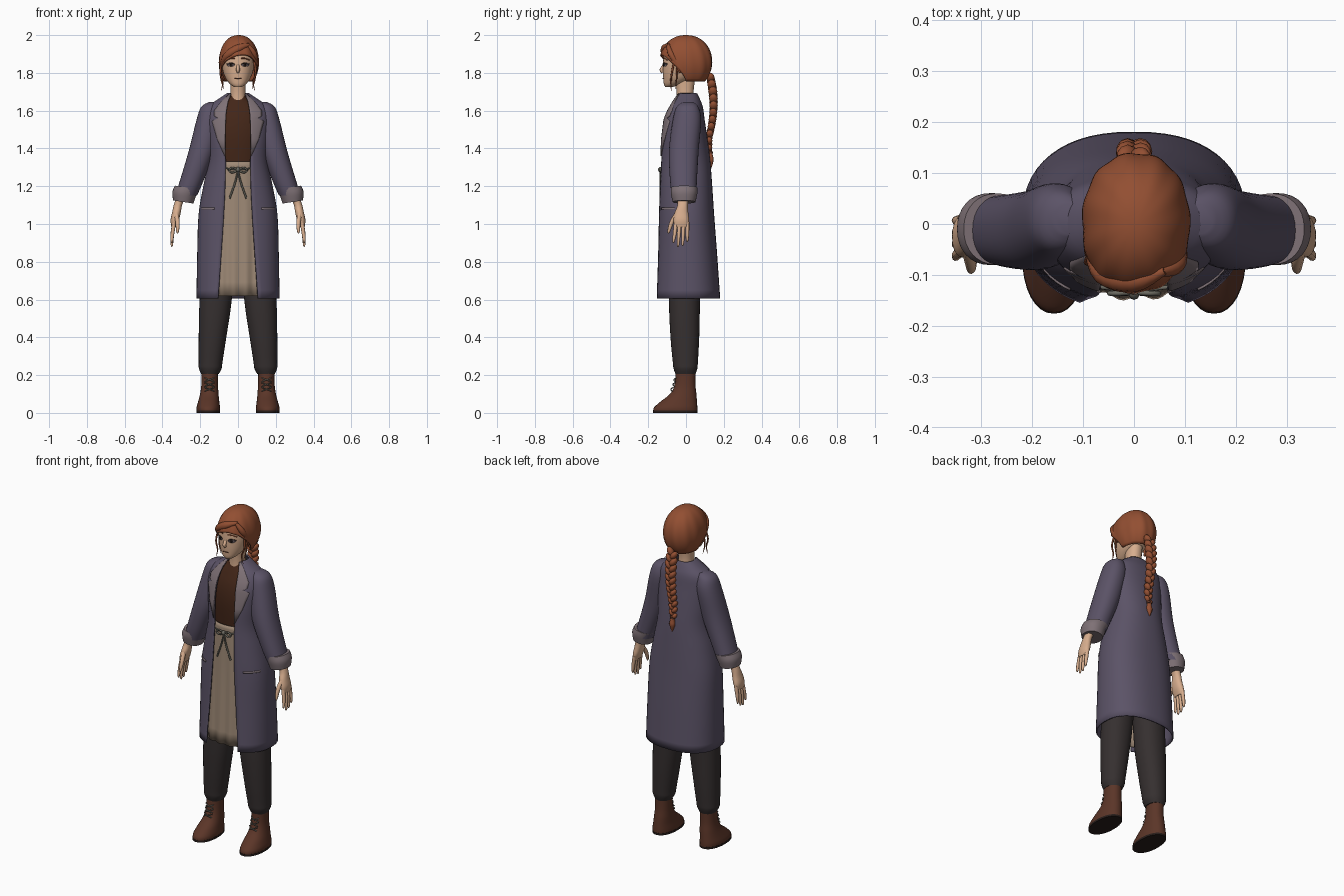
import bpy, bmesh
from math import sin, cos, pi, asin, acos, copysign
from mathutils import Matrix, Vector

if "Cube" in bpy.data.objects:
    bpy.data.objects.remove(bpy.data.objects["Cube"])


def material(name, *rgb):
    m = bpy.data.materials.new(name)
    m.use_nodes = True
    m.diffuse_color = (*rgb, 1)
    m.node_tree.nodes["Principled BSDF"].inputs["Base Color"].default_value = (*rgb, 1)
    return m


COAT = material("dusky purple", .105, .086, .135)
TRIM = material("pale mauve", .21, .165, .18)
SKIN = material("skin", .68, .42, .27)
HAIR = material("auburn", .29, .078, .032)
TROUSER = material("charcoal", .036, .029, .029)
LEATHER = material("boot brown", .105, .036, .021)
TUNIC = material("dark brown", .055, .019, .009)
LINEN = material("linen", .34, .25, .18)
DARK = material("near black", .02, .012, .01)
CORD = material("grey cord", .15, .145, .12)


def finish(obj, mats, mirror=False, solid=0):
    bpy.context.view_layer.objects.active = obj
    for o in bpy.context.selected_objects:
        o.select_set(False)
    obj.select_set(True)
    if obj.type == 'CURVE':
        bpy.ops.object.convert(target='MESH')
        obj = bpy.context.object
    obj.data.materials.clear()
    for m in mats:
        obj.data.materials.append(m)
    bpy.ops.object.shade_smooth_by_angle(angle=.8)
    if solid:
        mod = obj.modifiers.new("thickness", 'SOLIDIFY')
        mod.thickness, mod.offset = solid, 0
    if mirror:
        obj.modifiers.new("mirror", 'MIRROR')
    return obj


def from_bmesh(name, bm, mats, **kw):
    bmesh.ops.recalc_face_normals(bm, faces=bm.faces)
    mesh = bpy.data.meshes.new(name)
    bm.to_mesh(mesh)
    bm.free()
    obj = bpy.data.objects.new(name, mesh)
    bpy.context.collection.objects.link(obj)
    return finish(obj, mats, **kw)


def smooth(rows, k=4):
    """Curve of tuples through all the given tuples."""
    out = []
    for i in range(len(rows) - 1):
        four = [rows[min(max(i + j, 0), len(rows) - 1)] for j in (-1, 0, 1, 2)]
        for t in [j / k for j in range(k)]:
            out.append(tuple(.5 * (2*b + (c-a)*t + (2*a - 5*b + 4*c - d)*t*t
                                   + (3*b - a - 3*c + d)*t**3) for a, b, c, d in zip(*four)))
    return out + [rows[-1]]


def grid(rows, closed=False):
    bm = bmesh.new()
    vs = [[bm.verts.new(p) for p in row] for row in rows]
    n = len(vs[0])
    for a, b in zip(vs, vs[1:]):
        for i in range(n if closed else n - 1):
            j = (i + 1) % n
            bm.faces.new((a[i], a[j], b[j], b[i]))
    if closed:
        bm.faces.new(vs[0])
        bm.faces.new(vs[-1])
    return bm


def ring(r, n=32, t0=0, t1=2 * pi, p=.92, closed=True):
    """Rounded section (centre x, half width, front y, back y, z)."""
    cx, rx, yf, yb, z = r[:5]
    pts = []
    for i in range(n):
        t = t0 + (t1 - t0) * i / (n if closed else n - 1)
        s, c = sin(t), cos(t)
        pts.append((cx + rx * copysign(abs(s)**p, s),
                    (yf + yb) / 2 + (yb - yf) / 2 * copysign(abs(c)**p, c), z))
    return pts


def loft(rings, **kw):
    return grid([ring(r, **kw) for r in smooth(rings)], True)


def surface(rings, x, z, off, p=.92):
    """Point on the front of a lofted form, lifted by off."""
    for a, b in zip(rings, rings[1:]):
        if min(a[4], b[4]) <= z <= max(a[4], b[4]):
            f = (z - a[4]) / (b[4] - a[4])
            r = [u + (v - u) * f for u, v in zip(a, b)]
            break
    s = min(abs(x) / r[1], .995)**(2 / p)
    return (x, (r[2] + r[3]) / 2 - (r[3] - r[2]) / 2 * (1 - s)**(p / 2) - off, z)


def tubes(name, paths, mat, mirror=False):
    """Round strands through points (x, y, z, radius)."""
    cu = bpy.data.curves.new(name, 'CURVE')
    cu.dimensions, cu.bevel_depth, cu.bevel_resolution, cu.use_fill_caps = '3D', 1, 2, True
    for path in paths:
        pts = smooth(path)
        sp = cu.splines.new('POLY')
        sp.points.add(len(pts) - 1)
        for q, (x, y, z, r) in zip(sp.points, pts):
            q.co, q.radius = (x, y, z, 1), r
    obj = bpy.data.objects.new(name, cu)
    bpy.context.collection.objects.link(obj)
    return finish(obj, [mat], mirror)


# Coat: open-fronted shell; the last number is half the front gap
P = .85
coat = smooth([(0, .055, -.04, .055, 1.69, .04), (0, .10, -.06, .07, 1.66, .05),
               (0, .15, -.085, .085, 1.62, .06), (0, .165, -.115, .095, 1.55, .065),
               (0, .16, -.13, .11, 1.45, .068), (0, .155, -.135, .125, 1.33, .066),
               (0, .18, -.14, .135, 1.2, .068), (0, .205, -.145, .145, 1.05, .075),
               (0, .212, -.152, .16, .85, .088), (0, .216, -.165, .177, .605, .105)])
rows = []
for r in coat:
    half = pi - asin((r[5] / r[1])**(1 / P))
    rows.append(ring(r, 49, -half, half, P, False))
from_bmesh("coat", grid(rows), [COAT], solid=.008)


def coat_patch(name, mat, spans):
    rows = [[surface(coat, a + (b - a) * i / 6, z, .007, P) for i in range(7)] for z, a, b in spans]
    from_bmesh(name, grid(rows), [mat], mirror=True, solid=.005)


coat_patch("lapels", TRIM, [(1.688, .036, .045), (1.65, .052, .085), (1.6, .061, .125), (1.57, .064, .125),
                            (1.56, .064, .105), (1.545, .065, .137), (1.45, .068, .11), (1.36, .066, .07)])
coat_patch("pocket_welts", TRIM, [(1.086, .125, .2), (1.076, .125, .2)])

# Sleeves with turned-up cuffs
from_bmesh("sleeves", loft([(.125, .03, -.02, .04, 1.645), (.145, .05, -.05, .065, 1.62),
                            (.155, .065, -.07, .08, 1.55), (.19, .07, -.09, .067, 1.39),
                            (.243, .063, -.085, .058, 1.235), (.275, .058, -.075, .055, 1.15)]),
           [COAT], mirror=True)
bm = loft([(.268, .066, -.08, .06, 1.195), (.284, .063, -.08, .06, 1.16), (.29, .054, -.07, .05, 1.115)])
for v in bm.verts:
    v.co.z += .15 * (v.co.x - .28)
for f in bm.faces:
    c = f.calc_center_median()
    f.material_index = int(c.z < 1.175 and c.x > .31)
from_bmesh("cuffs", bm, [TRIM, COAT], mirror=True)

# Hands
from_bmesh("hands", loft([(.298, .024, -.045, .015, 1.15), (.318, .022, -.045, .01, 1.10),
                          (.326, .023, -.06, .012, 1.06), (.335, .022, -.066, .016, 1.02),
                          (.341, .012, -.06, .012, .985)], n=20), [SKIN], mirror=True)
fingers = []
for i, tip in enumerate((.9, .88, .885, .905)):
    y = -.053 + .02 * i
    end = y * 1.2 - .002
    fingers.append([(.338, y, 1.01, .011), (.347, (y + end) / 2, .95, .010),
                    (.350, end, tip + .012, .007), (.349, end, tip, .003)])
fingers.append([(.328, -.045, 1.06, .012), (.32, -.075, 1.01, .012),
                (.32, -.09, .965, .008), (.321, -.093, .95, .003)])
tubes("fingers", fingers, SKIN, True)

# Torso: tunic with a V neckline cut into it
bm = loft([(0, .13, -.108, .1, 1.3), (0, .14, -.114, .09, 1.45), (0, .135, -.1, .08, 1.55),
           (0, .11, -.07, .07, 1.62), (0, .06, -.048, .05, 1.66), (0, .045, -.045, .045, 1.68)], n=40)
for side in (-1, 1):
    bmesh.ops.bisect_plane(bm, geom=bm.verts[:] + bm.edges[:] + bm.faces[:],
                           plane_co=(0, 0, 1.57), plane_no=(1.5 * side, 0, -1))
for f in bm.faces:
    c = f.calc_center_median()
    f.material_index = int(c.z > 1.57 + 1.5 * abs(c.x))
from_bmesh("tunic", bm, [TUNIC, SKIN])

# Apron: front panel with soft folds, and its tied cord
rows = []
for r in smooth([(0, .13, -.122, .1, 1.33), (0, .15, -.126, .1, 1.2),
                 (0, .18, -.13, .12, 1.0), (0, .19, -.142, .15, .62)]):
    depth = .008 * (1.33 - r[4])
    rows.append([(x, y + depth * sin(95 * x + .6), z)
                 for x, y, z in ring(r, 61, pi - 1.3, pi + 1.3, closed=False)])
from_bmesh("apron", grid(rows), [LINEN], solid=.006)
bow = [[(-.066, -.124, 1.295, .004), (0, -.13, 1.288, .004), (.066, -.124, 1.295, .004)],
       [(0, -.13, 1.296, .009), (0, -.138, 1.288, .011), (0, -.13, 1.28, .009)]]
for s in (-1, 1):
    bow.append([(0, -.134, 1.288, .005), (s * .03, -.136, 1.298, .005),
                (s * .048, -.136, 1.285, .005), (s * .03, -.136, 1.272, .005), (0, -.134, 1.286, .005)])
    bow.append([(0, -.135, 1.288, .004), (s * .015, -.136, 1.22, .005), (s * .045, -.135, 1.135, .005)])
tubes("apron_tie", bow, CORD)

# Trousers and boots
from_bmesh("trousers", loft([(.09, .085, -.085, .09, .95), (.118, .085, -.09, .075, .6),
                             (.135, .073, -.082, .07, .4), (.145, .063, -.07, .063, .27),
                             (.147, .06, -.066, .06, .235), (.148, .046, -.055, .05, .205)]),
           [TROUSER], mirror=True)
from_bmesh("boots", loft([(.15, .043, -.055, .05, .23), (.15, .044, -.06, .05, .15),
                          (.152, .049, -.085, .055, .1), (.155, .056, -.135, .058, .06),
                          (.157, .062, -.168, .06, .03), (.157, .062, -.174, .06, .012)]),
           [LEATHER], mirror=True)
from_bmesh("soles", grid([ring((.157, .063, -.176, .061, z)) for z in (0, .012)], True), [DARK], mirror=True)
laces = []
for z, y in ((.115, -.076), (.14, -.066), (.165, -.06)):
    for s in (-1, 1):
        laces.append([(.151 - s * .026, y + .004, z, .003), (.151, y - .004, z + .01, .003),
                      (.151 + s * .026, y + .008, z + .02, .003)])
tubes("boot_laces", laces, CORD, True)

# Neck and head
from_bmesh("neck", loft([(0, .044, -.05, .045, 1.64), (0, .04, -.05, .04, 1.7), (0, .042, -.06, .05, 1.78)]), [SKIN])
head = smooth([(0, .02, -.11, -.07, 1.725), (0, .042, -.117, -.03, 1.74), (0, .065, -.12, .03, 1.77),
               (0, .08, -.122, .07, 1.81), (0, .087, -.121, .08, 1.86),
               (0, .084, -.113, .085, 1.92), (0, .055, -.08, .06, 1.965)])
from_bmesh("head", grid([ring(r, 40) for r in head], True), [SKIN])
tubes("nose", [[(0, -.112, 1.85, .007), (0, -.122, 1.83, .009), (0, -.13, 1.815, .01),
                (0, -.122, 1.803, .008)]], SKIN)


def face_disc(name, mat, x, z, rx, rz, off):
    rows = [[surface(head, x + rx * k * cos(a * pi / 8), z + rz * k * sin(a * pi / 8), off)
             for a in range(17)] for k in (.02, .5, 1)]
    from_bmesh(name, grid(rows), [mat], mirror=True, solid=.002)


def face_line(name, mat, pts, r, mirror=True):
    tubes(name, [[(*surface(head, x, z, .002), r) for x, z in pts]], mat, mirror)


face_disc("eyes", TRIM, .038, 1.842, .019, .009, .002)
face_disc("irises", DARK, .037, 1.843, .008, .009, .004)
face_line("lashes", DARK, [(.018, 1.845), (.036, 1.853), (.06, 1.846)], .0025)
face_line("brows", HAIR, [(.016, 1.877), (.038, 1.877), (.062, 1.867)], .003)
face_line("mouth", LEATHER, [(-.018, 1.769), (0, 1.771), (.018, 1.769)], .0025, False)

# Hair: ridged cap trimmed to a rising hairline
rows, steps, count = [], 18, 96
for k in range(steps + 1):
    row = []
    for i in range(count + 1):
        t = 2 * pi * i / count
        c, s = cos(t), sin(t)
        low = 1.757 + .135 * max(0, -c)**.65 + .02 * s * max(0, -c)
        a = acos((low - 1.857) / .139) * k / steps
        w = sin(a)**.9 * (1 + .014 * cos(11 * t + 1.5 * a) * sin(a))
        row.append((.004 + .102 * w * copysign(abs(s)**.92, s), .135 * w * copysign(abs(c)**.92, c),
                    1.857 + .139 * cos(a)))
    rows.append(row)
bm = grid(rows)
bmesh.ops.remove_doubles(bm, verts=bm.verts[:], dist=.0002)
from_bmesh("hair_cap", bm, [HAIR], solid=.008)
tubes("fringe", [[(.06, -.092, 1.95, .008), (0, -.112, 1.928, .022), (-.06, -.1, 1.888, .02), (-.092, -.05, 1.83, .007)],
                 [(.05, -.095, 1.95, .008), (.082, -.082, 1.905, .017), (.092, -.05, 1.85, .013),
                  (.091, -.03, 1.8, .005)]], HAIR)
strands = []
for s in (-1, 1):
    strands.append([(s * .084, -.06, 1.87, .006), (s * .094, -.075, 1.8, .005), (s * .08, -.08, 1.75, .004),
                    (s * .09, -.078, 1.705, .001)])
    strands.append([(s * .086, -.045, 1.84, .006), (s * .09, -.05, 1.77, .004), (s * .074, -.055, 1.715, .001)])
tubes("loose_strands", strands, HAIR)

# Braid: alternating slanted lobes ending in a tied tuft
bm = bmesh.new()
lobes = 22
for i in range(lobes):
    f = i / (lobes - 1)
    s = -1 if i % 2 else 1
    size = (1 - .35 * f) * (.85 + .15 * min(1, f * 6))
    place = Matrix.Translation((s * .014 * size, .122 + .024 * sin(pi * min(1, f * 1.1 + .1)), 1.775 - .39 * f))
    shape = Matrix.Diagonal((.02 * size, .026 * size, .033 * size, 1))
    bmesh.ops.create_icosphere(bm, subdivisions=2, radius=1,
                               matrix=place @ Matrix.Rotation(s * .6, 4, 'Y') @ shape)
from_bmesh("braid", bm, [HAIR])
from_bmesh("braid_tuft", loft([(0, .01, .117, .137, 1.385), (0, .014, .113, .143, 1.36),
                               (0, .017, .112, .146, 1.335), (0, .003, .126, .134, 1.295)], n=12), [HAIR])
from_bmesh("braid_band", grid([ring((0, .015, .112, .142, z), 12) for z in (1.385, 1.373)], True), [LEATHER])
